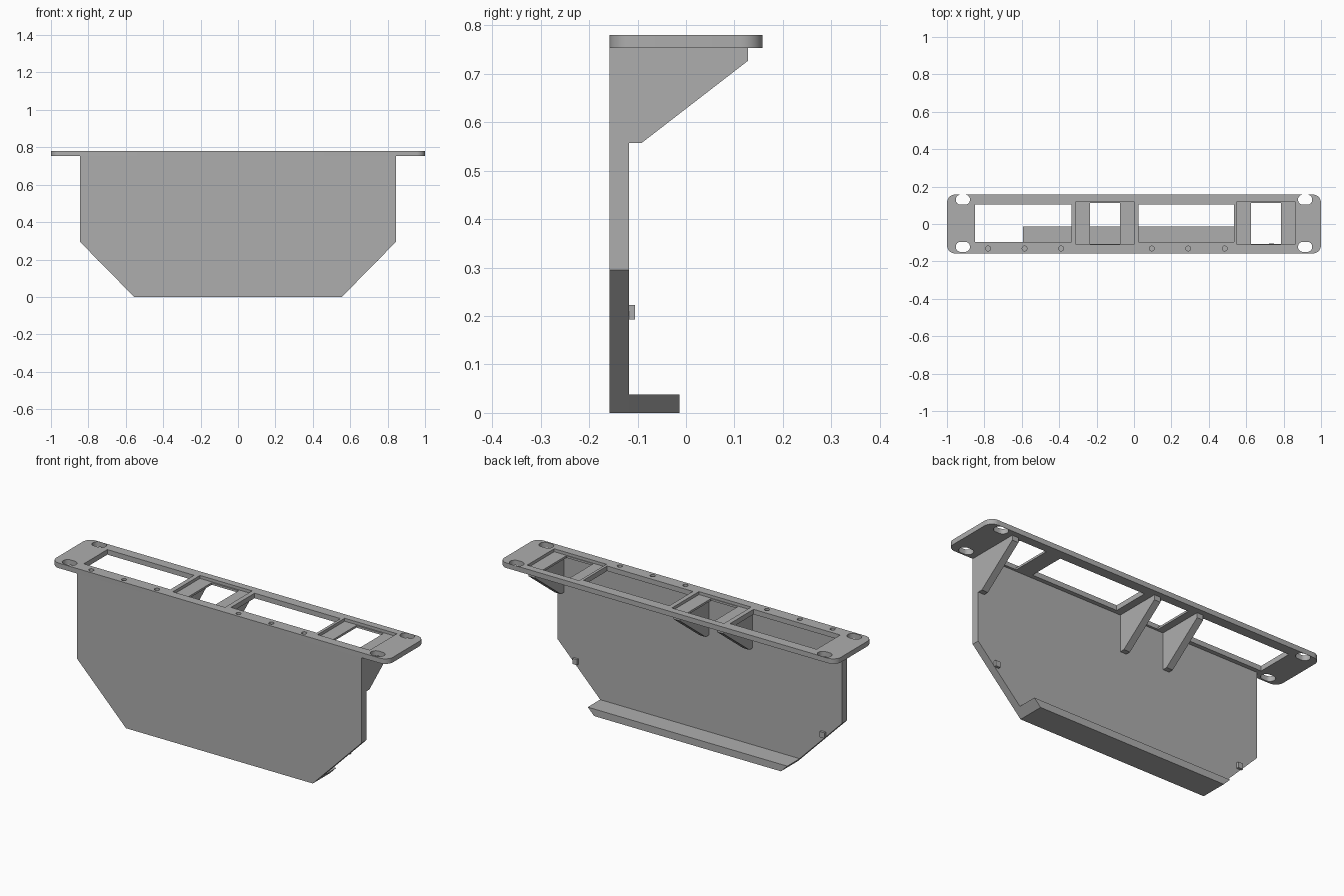
import bpy, bmesh, math
from mathutils import Vector

if "Cube" in bpy.data.objects:
    bpy.data.objects.remove(bpy.data.objects["Cube"])

GREY = (0.42, 0.42, 0.42, 1)
mat = bpy.data.materials.new("plain grey")
mat.use_nodes = True
mat.diffuse_color = GREY
mat.node_tree.nodes["Principled BSDF"].inputs["Base Color"].default_value = GREY

FRONT, WALL_BACK = -0.158, -0.118
PLATE_Z, TOP = 0.753, 0.78


def prism(name, outline, axis, lo, hi):
    """Extrude a 2D outline along an axis; outline uses the other two axes in order."""
    def place(p):
        co = list(p)
        co.insert(axis, lo)
        return co
    bm = bmesh.new()
    face = bm.faces.new([bm.verts.new(place(p)) for p in outline])
    move = Vector((0, 0, 0))
    move[axis] = hi - lo
    side = bmesh.ops.extrude_face_region(bm, geom=[face])
    bmesh.ops.translate(bm, vec=move,
                        verts=[g for g in side["geom"] if isinstance(g, bmesh.types.BMVert)])
    bmesh.ops.recalc_face_normals(bm, faces=bm.faces)
    mesh = bpy.data.meshes.new(name)
    bm.to_mesh(mesh)
    bm.free()
    mesh.materials.append(mat)
    obj = bpy.data.objects.new(name, mesh)
    bpy.context.collection.objects.link(obj)
    return obj


def rounded(cx, cy, hx, hy, r, steps=8):
    """Rectangle outline with rounded corners."""
    pts = []
    for i, (sx, sy) in enumerate([(1, 1), (-1, 1), (-1, -1), (1, -1)]):
        for k in range(steps + 1):
            a = (i + k / steps) * math.pi / 2
            pts.append((cx + sx * (hx - r) + r * math.cos(a),
                        cy + sy * (hy - r) + r * math.sin(a)))
    return pts


def rect(x0, x1, y0, y1):
    return [(x0, y0), (x1, y0), (x1, y1), (x0, y1)]


def cut(target, outline, lo=PLATE_Z - 0.05):
    """Cut an outline down through the target from above."""
    cutter = prism("cutter", outline, 2, lo, TOP + 0.05)
    cutter.hide_render = True
    mod = target.modifiers.new("cut", 'BOOLEAN')
    mod.operation = 'DIFFERENCE'
    mod.solver = 'EXACT'
    mod.object = cutter
    bpy.context.view_layer.objects.active = target
    bpy.ops.object.modifier_apply(modifier=mod.name)
    bpy.data.objects.remove(cutter)


# Mounting plate with rounded corners
plate = prism("top_plate", rounded(0, 0, 1, 0.158, 0.045), 2, PLATE_Z, TOP)

# Large windows
for x0, x1 in [(-0.85, -0.335), (0.025, 0.535)]:
    cut(plate, rect(x0, x1, -0.095, 0.105))

# Stepped pockets with a through opening
for cx in (-0.155, 0.705):
    cut(plate, rect(cx - 0.155, cx + 0.155, -0.11, 0.12), 0.764)
    cut(plate, rect(cx - 0.08, cx + 0.08, -0.106, 0.112))

# Corner screw slots
for cx in (-0.915, 0.915):
    for cy in (-0.122, 0.13):
        cut(plate, rounded(cx, cy, 0.038, 0.027, 0.0265))

# Row of small holes along the front
for cx in (-0.78, -0.585, -0.39, 0.095, 0.29, 0.485):
    cut(plate, rounded(cx, -0.131, 0.0131, 0.0131, 0.013, 4))

# Front wall with chamfered lower corners
prism("front_wall", [(-0.555, 0), (0.555, 0), (0.845, 0.295), (0.845, PLATE_Z),
                     (-0.845, PLATE_Z), (-0.845, 0.295)], 1, FRONT, WALL_BACK)

# Foot ledge following the same chamfer
prism("foot_ledge", [(-0.555, 0), (0.555, 0), (0.593, 0.038), (-0.593, 0.038)],
      1, WALL_BACK, -0.013)

# Triangular support ribs
rib = [(WALL_BACK, 0.557), (-0.092, 0.557), (0.128, 0.727),
       (0.128, PLATE_Z), (WALL_BACK, PLATE_Z)]
for i, x in enumerate((-0.275, -0.016, 0.845)):
    prism(f"support_rib_{i + 1}", rib, 0, x - 0.037, x)

# Small pegs on the back of the wall
for side, x in (("left", 0.735), ("right", -0.735)):
    prism(f"peg_{side}", rect(x - 0.014, x + 0.014, 0.193, 0.223), 1, WALL_BACK, -0.105)

# Smooth the rounded corners and slots, keep hard edges
bpy.ops.object.select_all(action='DESELECT')
plate.select_set(True)
bpy.context.view_layer.objects.active = plate
bpy.ops.object.shade_smooth_by_angle(angle=math.radians(30))
